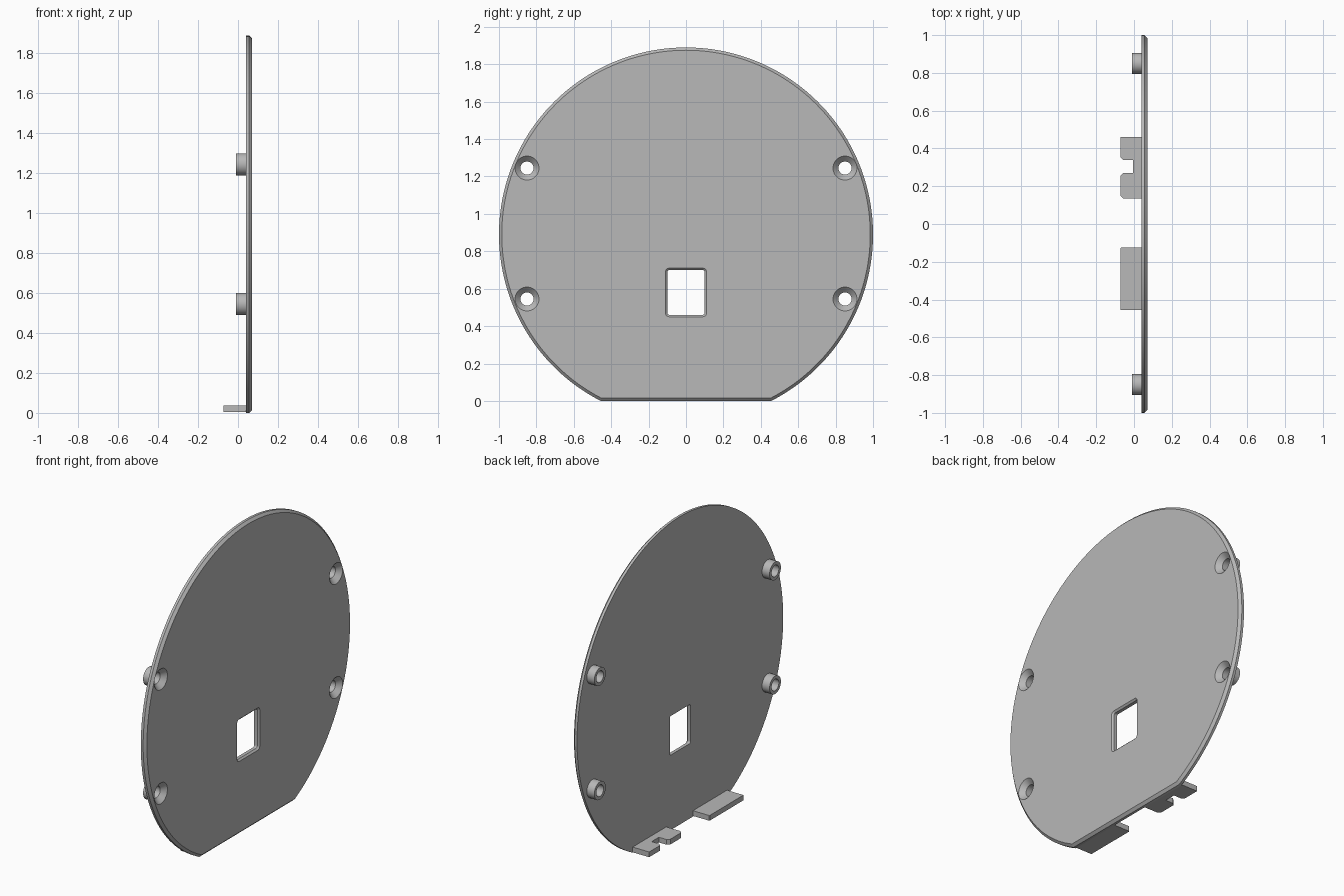
import bpy, bmesh
from math import pi, cos, sin, asin, radians

if "Cube" in bpy.data.objects:
    bpy.data.objects.remove(bpy.data.objects["Cube"])

grey = bpy.data.materials.new("plain grey")
grey.use_nodes = True
grey.diffuse_color = (0.48, 0.48, 0.48, 1)
grey.node_tree.nodes["Principled BSDF"].inputs["Base Color"].default_value = (0.48, 0.48, 0.48, 1)

BACK, FACE = 0.04, 0.071      # plate thickness along x
CENTRE_Z = 0.89
CHAMFER = 0.015


def finish(name, bm):
    bmesh.ops.recalc_face_normals(bm, faces=bm.faces)
    mesh = bpy.data.meshes.new(name)
    bm.to_mesh(mesh)
    bm.free()
    mesh.materials.append(grey)
    obj = bpy.data.objects.new(name, mesh)
    bpy.context.collection.objects.link(obj)
    return obj


def loft(name, sections, ring=False):
    """Join equal-length (y, z) loops placed at x; cap the ends or close into a ring."""
    bm = bmesh.new()
    loops = [[bm.verts.new((x, y, z)) for y, z in pts] for x, pts in sections]
    pairs = list(zip(loops, loops[1:]))
    if ring:
        pairs.append((loops[-1], loops[0]))
    else:
        bm.faces.new(loops[0])
        bm.faces.new(loops[-1])
    for a, b in pairs:
        for i in range(len(a)):
            j = (i + 1) % len(a)
            bm.faces.new((a[i], a[j], b[j], b[i]))
    return finish(name, bm)


def circle(y, z, r, n=48):
    return [(y + r * cos(2 * pi * i / n), z + r * sin(2 * pi * i / n)) for i in range(n)]


def plate_outline(inset, n=144):
    r = 1 - inset
    start = -asin((CENTRE_Z - inset) / r)
    sweep = pi - 2 * start
    return [(r * cos(start + sweep * i / n), CENTRE_Z + r * sin(start + sweep * i / n))
            for i in range(n + 1)]


def rounded_rect(hw, hh, z, r, n=6):
    pts = []
    for k, (sy, sz) in enumerate([(1, 1), (-1, 1), (-1, -1), (1, -1)]):
        for i in range(n + 1):
            a = pi / 2 * (k + i / n)
            pts.append((sy * (hw - r) + r * cos(a), z + sz * (hh - r) + r * sin(a)))
    return pts


def tab(name, outline, low=0.004, high=0.036):
    """Flat tab from an (x, y) outline."""
    bm = bmesh.new()
    face = bm.faces.new([bm.verts.new((x, y, low)) for x, y in outline])
    top = bmesh.ops.extrude_face_region(bm, geom=[face])["geom"]
    bmesh.ops.translate(bm, vec=(0, 0, high - low),
                        verts=[v for v in top if isinstance(v, bmesh.types.BMVert)])
    return finish(name, bm)


# Round plate with a flat foot and a chamfered face edge
plate = loft("round_plate", [(BACK, plate_outline(0)),
                             (FACE - CHAMFER, plate_outline(0)),
                             (FACE, plate_outline(CHAMFER))])

# Window cutter with a bevelled rim
E = 0.01
cutters = [loft("window_cutter", [
    (BACK - E, rounded_rect(0.1, 0.12, 0.58, 0.012)),
    (FACE - E, rounded_rect(0.1, 0.12, 0.58, 0.012)),
    (FACE, rounded_rect(0.11, 0.13, 0.58, 0.02)),
    (FACE + E, rounded_rect(0.11, 0.13, 0.58, 0.02))])]

# Screw bosses behind the plate and countersinks through it
parts = [plate]
for side, y in (("left", 0.85), ("right", -0.85)):
    for level, z in (("upper", 1.245), ("lower", 0.545)):
        inner, outer = circle(y, z, 0.035), circle(y, z, 0.055)
        parts.append(loft(f"{level}_{side}_boss",
                          [(-0.011, inner), (-0.011, outer), (BACK, outer), (BACK, inner)],
                          ring=True))
        cone = circle(y, z, 0.064)
        cutters.append(loft("countersink_cutter", [
            (BACK - E, inner), (BACK + 0.002, inner), (FACE, cone), (FACE + E, cone)]))

bpy.context.view_layer.objects.active = plate
for cutter in cutters:
    mod = plate.modifiers.new("cut", "BOOLEAN")
    mod.operation = "DIFFERENCE"
    mod.solver = "EXACT"
    mod.object = cutter
    bpy.ops.object.modifier_apply(modifier=mod.name)
    bpy.data.objects.remove(cutter)

# Foot tabs: one plain, one with a notch
END, C = -0.072, 0.015
parts.append(tab("plain_tab", [(BACK, -0.455), (BACK, -0.125),
                               (END + 0.004, -0.125), (END, -0.129), (END, -0.455)]))
parts.append(tab("notched_tab", [
    (BACK, 0.135), (END + C, 0.135), (END, 0.135 + C), (END, 0.27 - C), (END + C, 0.27),
    (-0.005, 0.27), (-0.005, 0.34), (END + C, 0.34), (END, 0.34 + C),
    (END, 0.46), (BACK, 0.46)]))

# Smooth round walls, keep edges sharp
bpy.ops.object.select_all(action="DESELECT")
for obj in parts:
    obj.select_set(True)
bpy.context.view_layer.objects.active = plate
bpy.ops.object.shade_smooth_by_angle(angle=radians(30))
